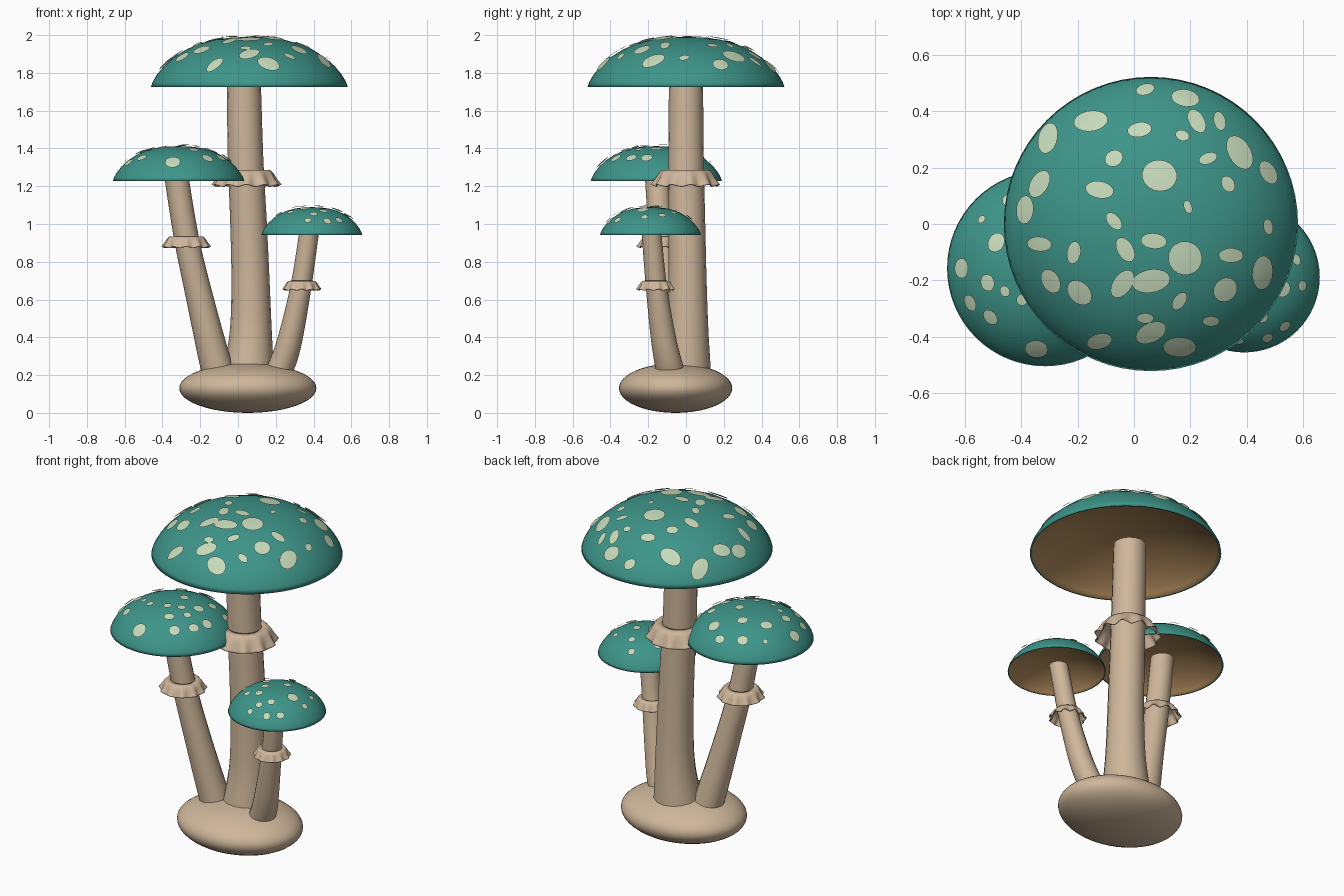
import bpy, bmesh, math, random
from mathutils import Vector

if "Cube" in bpy.data.objects:
    bpy.data.objects.remove(bpy.data.objects["Cube"])

random.seed(4)


def material(name, rgb):
    m = bpy.data.materials.new(name)
    m.diffuse_color = (*rgb, 1)
    m.use_nodes = True
    m.node_tree.nodes["Principled BSDF"].inputs["Base Color"].default_value = m.diffuse_color
    return m


TEAL = material("teal cap", (0.047, 0.30, 0.252))
SPOT = material("pale spot", (0.57, 0.71, 0.50))
FLESH = material("tan stem", (0.62, 0.47, 0.325))
GILL = material("brown underside", (0.45, 0.265, 0.11))


def finish(bm, name, mats, angle=40):
    me = bpy.data.meshes.new(name)
    bm.to_mesh(me)
    bm.free()
    ob = bpy.data.objects.new(name, me)
    bpy.context.collection.objects.link(ob)
    for m in mats:
        me.materials.append(m)
    bpy.ops.object.select_all(action='DESELECT')
    ob.select_set(True)
    bpy.context.view_layer.objects.active = ob
    bpy.ops.object.shade_smooth_by_angle(angle=math.radians(angle))
    return ob


def skin(bm, rings, mat_of=lambda i: 0):
    """Bridge successive closed rings of points; returns the ring vertices."""
    vs = [[bm.verts.new(p) for p in ring] for ring in rings]
    for i in range(len(vs) - 1):
        n = len(vs[i])
        for j in range(n):
            k = (j + 1) % n
            f = bm.faces.new((vs[i][j], vs[i][k], vs[i + 1][k], vs[i + 1][j]))
            f.material_index = mat_of(i)
    return vs


def circle(c, r, n):
    return [Vector((c[0] + r * math.cos(a), c[1] + r * math.sin(a), c[2]))
            for a in (2 * math.pi * j / n for j in range(n))]


# Dome height at a distance from the axis
def dome(d, R, H):
    return H * max(0.0, 1 - (d / R) ** 2.5) ** 0.72


def dome_normal(x, y, R, H):
    e = 0.002
    dx = (dome(math.hypot(x + e, y), R, H) - dome(math.hypot(x - e, y), R, H)) / (2 * e)
    dy = (dome(math.hypot(x, y + e), R, H) - dome(math.hypot(x, y - e), R, H)) / (2 * e)
    return Vector((-dx, -dy, 1)).normalized()


def make_cap(name, c, R, H, n=64):
    steps = 9
    prof = [(R * math.sin(t), dome(R * math.sin(t), R, H))
            for t in (math.pi / 2 * i / steps for i in range(steps, 0, -1))]
    # hollow underneath, ending in a narrow lip at the rim
    under = [(R * s, 0.7 * H * (1 - (s / 0.98) ** 2) ** 0.8)
             for s in (0.02, 0.15, 0.3, 0.45, 0.6, 0.72, 0.82, 0.9, 0.95, 0.98)]
    prof = under + prof + [(R * 0.01, H)]
    bm = bmesh.new()
    rings = [circle((c[0], c[1], c[2] + z), r, n) for r, z in prof]
    vs = skin(bm, rings, lambda i: 1 if i < len(under) - 1 else 0)
    bm.faces.new(vs[0]).material_index = 1
    bm.faces.new(vs[-1])
    bmesh.ops.recalc_face_normals(bm, faces=bm.faces)
    finish(bm, name, [TEAL, GILL], 180)


def make_spots(name, c, R, H, spots, n=18):
    """Spots are (x, y, radius) rounds or (x, y, half length, angle) ovals."""
    bm = bmesh.new()

    def on_cap(q):
        d = math.hypot(q.x, q.y)
        if d > R * 0.97:
            q = q * (R * 0.97 / d)
        p = Vector((q.x, q.y, dome(math.hypot(q.x, q.y), R, H)))
        return p + dome_normal(q.x, q.y, R, H) * 0.009 + Vector(c)

    for s in spots:
        x, y, r = s[0] / 100, s[1] / 100, s[2] / 100
        if len(s) == 4:
            t = math.radians(s[3])
            side = Vector((math.cos(t), math.sin(t), 0)) * r
            up = Vector((-math.sin(t), math.cos(t), 0)) * r * 0.6
        else:
            side = Vector((-y, x, 0)).normalized()
            up = dome_normal(x, y, R, H).cross(side) * r * random.uniform(0.8, 1.05)
            side = side * r
        rings = []
        for k in (1, 0.5):
            ring = []
            for j in range(n):
                t = 2 * math.pi * j / n
                ring.append(on_cap(Vector((x, y, 0)) + (side * math.cos(t) + up * math.sin(t)) * k))
            rings.append(ring)
        vs = skin(bm, rings)
        mid = bm.verts.new(on_cap(Vector((x, y, 0))))
        for j in range(n):
            bm.faces.new((vs[1][j], vs[1][(j + 1) % n], mid))
    bm.normal_update()
    for f in bm.faces:
        if f.normal.z < 0:
            f.normal_flip()
    finish(bm, name, [SPOT])


def make_stem(name, keys, n=16, sub=5):
    """keys: (x, y, z, radius), joined by a smooth spline."""
    k = [Vector(q) for q in keys]
    k = [2 * k[0] - k[1]] + k + [2 * k[-1] - k[-2]]
    path = []
    for i in range(1, len(k) - 2):
        p0, p1, p2, p3 = k[i - 1:i + 3]
        for s in range(sub):
            t = s / sub
            path.append(0.5 * (2 * p1 + (p2 - p0) * t + (2 * p0 - 5 * p1 + 4 * p2 - p3) * t * t
                               + (3 * p1 - p0 - 3 * p2 + p3) * t ** 3))
    path.append(k[-2])
    bm = bmesh.new()
    vs = skin(bm, [circle(p, p[3], n) for p in path])
    bm.faces.new(vs[0][::-1])
    bm.faces.new(vs[-1])
    bmesh.ops.recalc_face_normals(bm, faces=bm.faces)
    finish(bm, name, [FLESH])


# Ruffled skirt around a stem
def make_skirt(name, c, R, H, waves=11, n=88):
    rings = []
    for s, z, w in ((0.5, 1, 0), (0.68, 0.98, 0), (0.77, 0.78, 0.01),
                    (0.84, 0.45, 0.03), (0.92, 0.15, 0.05), (0.95, 0.05, 0.06)):
        ring = []
        for j in range(n):
            a = 2 * math.pi * j / n
            f = math.sin(waves * a)
            r = R * (s + w * f)
            ring.append((c[0] + r * math.cos(a), c[1] + r * math.sin(a),
                         c[2] + H * (z + w * 1.2 * f)))
        rings.append(ring)
    bm = bmesh.new()
    skin(bm, rings)
    bmesh.ops.recalc_face_normals(bm, faces=bm.faces)
    ob = finish(bm, name, [FLESH], 60)
    mod = ob.modifiers.new("thickness", 'SOLIDIFY')
    mod.thickness = 0.005


# Swollen base
bm = bmesh.new()
bmesh.ops.create_uvsphere(bm, u_segments=48, v_segments=24, radius=1)
for v in bm.verts:
    v.co = Vector((0.052 + 0.363 * v.co.x, -0.055 + 0.3 * v.co.y, 0.131 + 0.131 * v.co.z))
finish(bm, "base", [FLESH])

# Spots: offset from the cap axis and size, in hundredths
tall_ovals = [
    (-21, 36, 6, 8), (-36, 30, 5.5, 75), (-39, 14, 5.2, 60), (-44, 5, 5, 85), (-39, -7, 4.3, -5),
    (-27, -10, 4, 80), (-18, 12, 5, -10), (-4, 33, 4.3, 10), (-2, 47, 3.3, 15), (12, 44, 5, -10),
    (16, 36, 4.5, -60), (24, 36, 3.4, -75), (31, 25, 6.5, -60), (41, 18, 4.5, -60),
    (20, 23, 3.3, 20), (13, 6, 2.4, -70), (-13, 1, 3.6, -50), (-9, -9, 4.7, -60),
    (1, -6, 4.6, -5), (28, -11, 4.3, 0), (39, -17, 6, 85), (10, -27, 3.5, 55),
    (0, -20, 6.8, 10), (-10, -21, 5.5, 55), (-2, -33, 3, 0), (0, -38, 5.7, 25),
    (-18, -41, 4.5, 15), (10, -43, 5.8, 0), (21, -34, 3, 0), (41, -1, 2.8, -80)]
tall_rounds = [
    (-35, -20, 4.5), (-25, -24, 5), (-13, 23, 3.3), (11, 31, 2.5), (27, 14, 3),
    (3, 17, 6.2), (12, -12, 5.9), (26, -23, 4.5)]
left_rounds = [
    (-22, 17, 1.5), (-17, 9, 3.5), (-29, 0, 3.5), (-20, -5, 3), (-26, -12, 3), (-19, -17, 3),
    (-14, -8, 2), (-8, -11, 2), (-3, -28, 4), (15, -21, 3), (25, -5, 3), (8, -16, 2.8),
    (22, -13, 3), (15, -9, 2.2), (16, 0, 3), (9, -6, 2.2), (2, -9, 2.2), (4, 4, 3),
    (-5, 14, 3), (8, 22, 3.5), (-12, 24, 3), (18, 10, 3), (26, 11, 3), (0, 28, 3)]
right_rounds = [
    (13, -4, 3), (20, -3, 1.8), (6, -14, 2.2), (14, -17, 2.2), (8, -21, 2), (1, -18, 2),
    (-4, -11, 2.2), (-5, -4, 2.2), (-2, -22, 1.8), (-11, -12, 2), (-17, -6, 2), (-8, 2, 2.5),
    (4, 4, 2.5), (-14, 10, 2), (0, 14, 2), (12, 12, 2), (18, 6, 2), (-4, 20, 2)]

# Three mushrooms: cap centre, radius, height; stem path; skirt
mushrooms = [
    ("tall", (0.06, 0, 1.725), 0.521, 0.265, tall_ovals + tall_rounds,
     [(0.05, -0.005, 0.14, 0.142), (0.058, 0, 0.25, 0.13), (0.068, 0.008, 0.45, 0.11),
      (0.066, 0.008, 0.7, 0.101), (0.056, 0.005, 1.0, 0.097), (0.04, 0, 1.35, 0.094),
      (0.03, 0, 1.785, 0.09)],
     (0.045, 0, 1.20), 0.185, 0.087),
    ("left", (-0.315, -0.157, 1.228), 0.347, 0.184, left_rounds,
     [(-0.08, -0.045, 0.14, 0.09), (-0.115, -0.06, 0.25, 0.087), (-0.2, -0.1, 0.6, 0.074),
      (-0.272, -0.13, 0.92, 0.067), (-0.33, -0.155, 1.275, 0.064)],
     (-0.274, -0.13, 0.875), 0.132, 0.06),
    ("right", (0.391, -0.188, 0.942), 0.267, 0.147, right_rounds,
     [(0.17, -0.07, 0.14, 0.078), (0.23, -0.09, 0.25, 0.075), (0.277, -0.12, 0.4, 0.067),
      (0.335, -0.158, 0.68, 0.056), (0.38, -0.185, 0.98, 0.052)],
     (0.338, -0.16, 0.65), 0.104, 0.05)]

for tag, c, R, H, spots, path, sc, sr, sh in mushrooms:
    make_cap(tag + "_cap", c, R, H)
    make_spots(tag + "_cap_spots", c, R, H, spots)
    make_stem(tag + "_stem", path)
    make_skirt(tag + "_skirt", sc, sr, sh)
